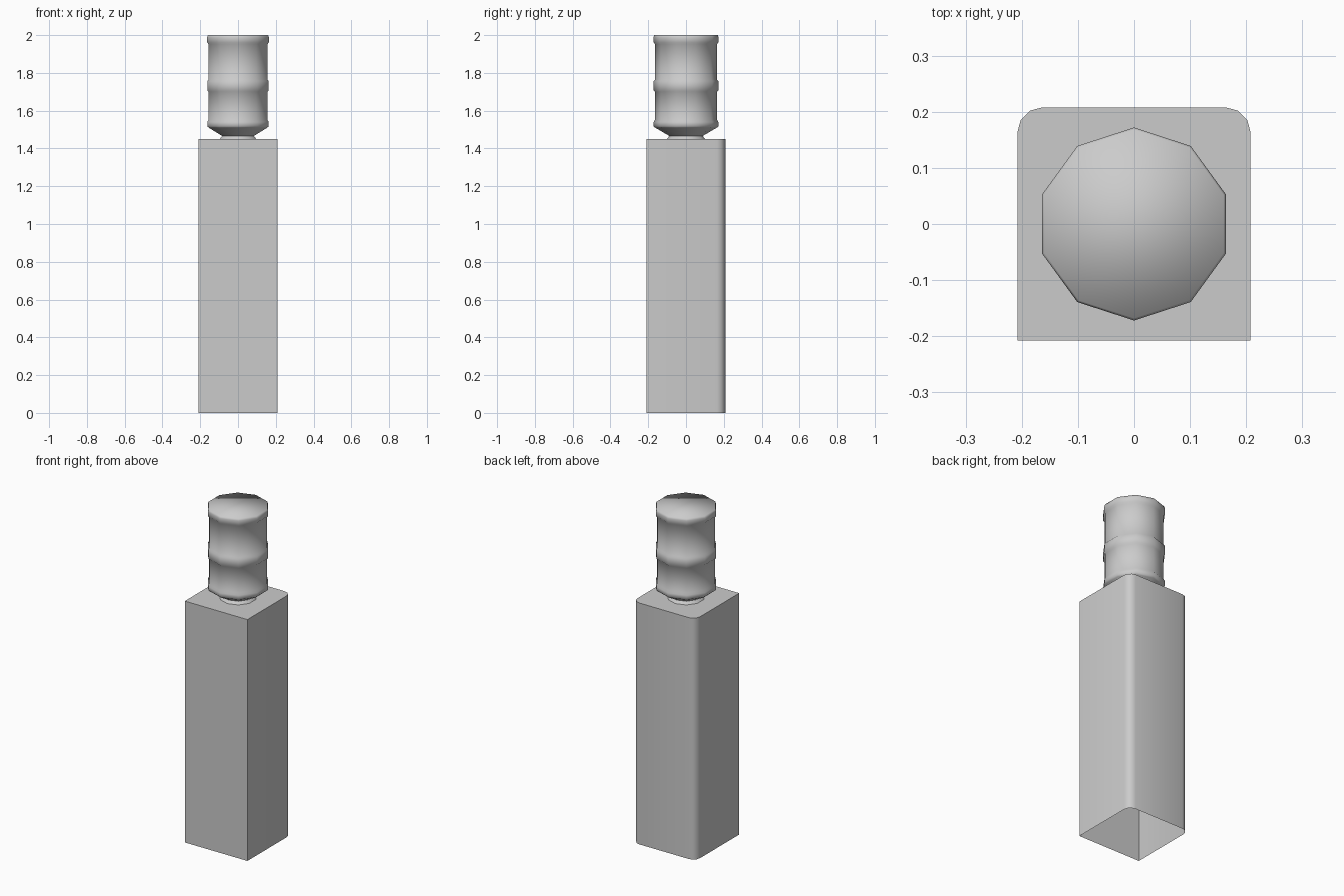
import bpy, bmesh
from math import sin, cos, pi, radians

cube = bpy.data.objects.get("Cube")
if cube:
    bpy.data.objects.remove(cube, do_unlink=True)

grey = bpy.data.materials.new("plain grey")
grey.use_nodes = True
grey.diffuse_color = (0.6, 0.6, 0.6, 1)
grey.node_tree.nodes["Principled BSDF"].inputs["Base Color"].default_value = (0.6, 0.6, 0.6, 1)


def finish(bm, name, angle):
    bmesh.ops.recalc_face_normals(bm, faces=bm.faces)
    mesh = bpy.data.meshes.new(name)
    bm.to_mesh(mesh)
    bm.free()
    mesh.materials.append(grey)
    obj = bpy.data.objects.new(name, mesh)
    bpy.context.collection.objects.link(obj)
    bpy.ops.object.select_all(action='DESELECT')
    obj.select_set(True)
    bpy.context.view_layer.objects.active = obj
    bpy.ops.object.shade_smooth_by_angle(angle=radians(angle))
    return obj


# Cabinet: tall box with rounded back corners, open underneath
half, height, radius = 0.208, 1.45, 0.045
bm = bmesh.new()
bmesh.ops.create_cube(bm, size=1)
for v in bm.verts:
    v.co = (v.co.x * 2 * half, v.co.y * 2 * half, (v.co.z + 0.5) * height)
back_edges = [e for e in bm.edges
              if all(v.co.y > 0 for v in e.verts)
              and abs(e.verts[0].co.z - e.verts[1].co.z) > 1]
bmesh.ops.bevel(bm, geom=back_edges, offset=radius, segments=3, profile=0.5,
                affect='EDGES')
bm.normal_update()
base = [f for f in bm.faces if f.normal.z < -0.9]
bmesh.ops.delete(bm, geom=base, context='FACES_ONLY')
finish(bm, "cabinet", 40)

# Water bottle: ten-sided turned profile, listed as (radius, height)
profile = [
    (0.102, 1.45), (0.088, 1.466), (0.163, 1.51),      # neck and shoulder
    (0.171, 1.517), (0.171, 1.54), (0.164, 1.552),     # lower rim
    (0.164, 1.70), (0.171, 1.708),                     # middle band
    (0.171, 1.757), (0.164, 1.765),
    (0.164, 1.952), (0.172, 1.962),                    # upper rim
    (0.172, 1.988), (0.168, 2.0),
]
sides = 10
bm = bmesh.new()
rings = []
for r, z in profile:
    rings.append([bm.verts.new((r * sin(2 * pi * i / sides),
                                r * cos(2 * pi * i / sides), z))
                  for i in range(sides)])
for low, high in zip(rings, rings[1:]):
    for i in range(sides):
        j = (i + 1) % sides
        bm.faces.new((low[i], low[j], high[j], high[i]))
bm.faces.new(rings[-1])
finish(bm, "water_bottle", 75)
